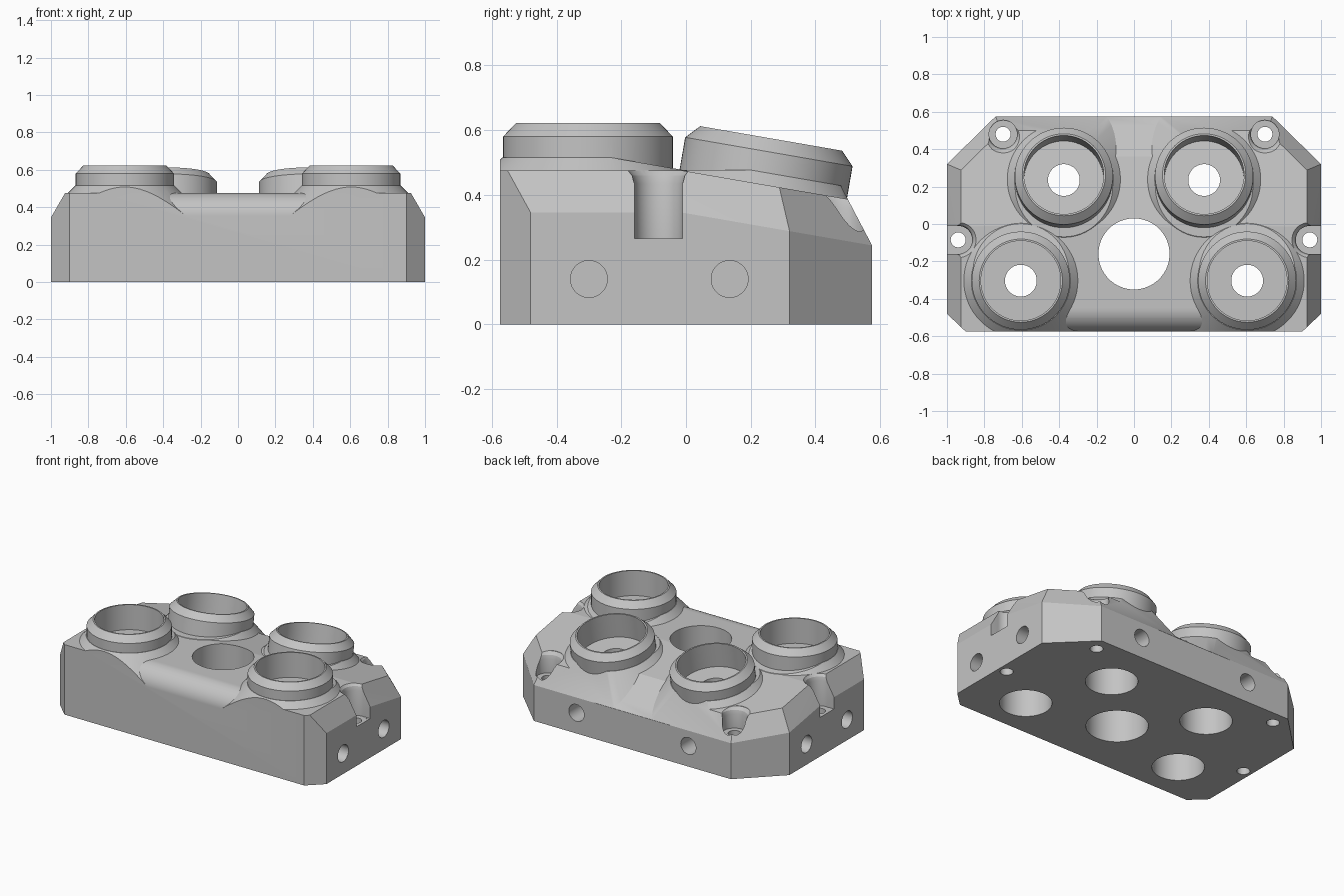
import bpy, bmesh, math
from mathutils import Vector, Matrix

cube = bpy.data.objects.get("Cube")
if cube:
    bpy.data.objects.remove(cube)

SLOPE = 0.173                      # fall of the rear deck
TILT = -math.atan(SLOPE)
DECK = 0.475
BREAK_Y = -0.01


def drop(y):
    return SLOPE * (y - BREAK_Y)


def to_object(name, bm):
    bmesh.ops.recalc_face_normals(bm, faces=bm.faces)
    mesh = bpy.data.meshes.new(name)
    bm.to_mesh(mesh)
    bm.free()
    obj = bpy.data.objects.new(name, mesh)
    bpy.context.collection.objects.link(obj)
    return obj


def skin(bm, rings):
    # Joins matching rings of points and caps both ends
    loops = [[bm.verts.new(p) for p in ring] for ring in rings]
    n = len(loops[0])
    for a, b in zip(loops, loops[1:]):
        for i in range(n):
            j = (i + 1) % n
            bm.faces.new((a[i], a[j], b[j], b[i]))
    bm.faces.new(loops[0][::-1])
    bm.faces.new(loops[-1])


def slice_off(bm, point, normal):
    cut = bmesh.ops.bisect_plane(bm, geom=bm.verts[:] + bm.edges[:] + bm.faces[:],
                                 plane_co=point, plane_no=normal, clear_outer=True)
    edges = [e for e in cut["geom_cut"] if isinstance(e, bmesh.types.BMEdge)]
    edges = [e for e in edges if e.is_boundary]
    if edges:
        bmesh.ops.edgeloop_fill(bm, edges=edges)


def lathe(name, profile, loc, rot=Matrix(), segments=64, clip=None):
    bm = bmesh.new()
    angles = [2 * math.pi * i / segments for i in range(segments)]
    place = Matrix.Translation(loc) @ rot
    skin(bm, [[place @ Vector((r * math.cos(a), r * math.sin(a), z)) for a in angles]
              for r, z in profile])
    if clip:
        slice_off(bm, *clip)
    return to_object(name, bm)


def bar(name, outline, half):
    # Extrudes a y-z outline along x
    bm = bmesh.new()
    skin(bm, [[(x, y, z) for y, z in outline] for x in (-half, half)])
    return to_object(name, bm)


def combine(target, tool, operation):
    mod = target.modifiers.new("join", "BOOLEAN")
    mod.operation = operation
    mod.solver = "EXACT"
    mod.object = tool
    bpy.context.view_layer.objects.active = target
    bpy.ops.object.modifier_apply(modifier=mod.name)
    bpy.data.objects.remove(tool)


# Block with clipped corners, side, corner and rear chamfers
half = [(0.9, -0.575), (1, -0.48), (1, 0.32), (0.74, 0.575)]
outline = half + [(-x, y) for x, y in reversed(half)]
bm = bmesh.new()
skin(bm, [[(x, y, z) for x, y in outline] for z in (0, 0.7)])


def chamfer(p, n, tilted):
    p, n = Vector(p), Vector(n).normalized()

    def low(q, up=0):
        return Vector((q.x, q.y, 0.345 + up - (drop(q.y) if tilted else 0)))
    a = low(p)
    b = low(p + Vector((-n.y, n.x)))
    c = low(p - n * 0.075, 0.13)
    normal = (b - a).cross(c - a).normalized()
    slice_off(bm, a, normal if normal.z > 0 else -normal)


for s in (-1, 1):
    chamfer((s, 0), (s, 0), False)
    chamfer((s, 0), (s, 0), True)
    chamfer((s, 0.32), (s * 0.255, 0.26), True)
chamfer((0, 0.575), (0, 1), True)
body = to_object("manifold_body", bm)

# Space above the deck, with the rounded front edge and eased rear edge
space = bar("space_above", [(-0.8, DECK), (BREAK_Y, DECK), (0.8, DECK - drop(0.8)),
                            (0.8, 0.9), (-0.8, 0.9)], 1.3)
R = 0.12
arc = [(-0.455 - R * math.sin(t), 0.355 + R * math.cos(t))
       for t in [math.pi / 2 * i / 12 for i in range(13)]]
combine(space, bar("front_round", arc + [(-0.65, 0.355), (-0.65, 0.6), (-0.455, 0.6)], 0.6), "UNION")
rear_top = DECK - drop(0.36)
combine(space, bar("rear_ease", [(0.36, rear_top), (0.65, rear_top - 0.225),
                                 (0.65, 0.6), (0.36, 0.6)], 0.375), "UNION")

# Ports: position of the collar base and its tilt
tilted = Matrix.Rotation(TILT, 4, "X")
deck_plane = (Vector((0, BREAK_Y, DECK + 0.002)), Vector((0, SLOPE, 1)).normalized())
flat_plane = (Vector((0, 0, DECK + 0.002)), Vector((0, 0, 1)))
ports = []
for s in (-1, 1):
    ports.append((Vector((s * 0.605, -0.303, 0.515)), Matrix(), deck_plane, 0.34))
    ports.append((Vector((s * 0.375, 0.245, 0.469)), tilted, flat_plane, 0.29))

# Flared skirts around the ports remain when the space is cleared
for loc, rot, clip, bore in ports:
    skirt = lathe("skirt", [(0.465, -0.2), (0.265, 0)], loc, rot, clip=clip)
    combine(space, skirt, "DIFFERENCE")
combine(body, space, "DIFFERENCE")

# Collars with chamfered rims
for loc, rot, clip, bore in ports:
    collar = lathe("collar", [(0.2625, -0.045), (0.2625, 0.065), (0.2225, 0.107)], loc, rot)
    combine(body, collar, "UNION")

# Cups, through holes and bores from below
for loc, rot, clip, bore in ports:
    combine(body, lathe("cup", [(0.213, -0.063), (0.213, 0.2)], loc, rot), "DIFFERENCE")
    x, y = loc.x, loc.y - (0.01 if rot is tilted else 0)
    hole = lathe("port_hole", [(0.16, -0.1), (0.16, bore), (0.085, bore), (0.085, 0.55)], (x, y, 0))
    combine(body, hole, "DIFFERENCE")
combine(body, lathe("centre_hole", [(0.19, -0.1), (0.19, 0.8)], (0, -0.16, 0)), "DIFFERENCE")

# Screw pockets at the sides and rear corners, and cross holes in the walls
for s in (-1, 1):
    for x, y, top in ((0.94, -0.085, DECK), (0.70, 0.48, 0.40)):
        pocket = lathe("screw_pocket", [(0.04, -0.1), (0.04, 0.265), (0.075, 0.265),
                                        (0.075, top - 0.04), (0.082, top - 0.015),
                                        (0.1, top + 0.005), (0.1, 0.54)],
                       (s * x, y, 0), segments=40)
        combine(body, pocket, "DIFFERENCE")
    bm = bmesh.new()
    bmesh.ops.create_cube(bm, size=1, matrix=Matrix.Translation((s * 1.02, -0.085, 0.415))
                          @ Matrix.Diagonal((0.16, 0.149, 0.299, 1)))
    combine(body, to_object("pocket_mouth", bm), "DIFFERENCE")
    for y in (-0.3, 0.135):
        side = lathe("side_hole", [(0.057, -0.15), (0.057, 0.15)], (s, y, 0.14),
                     Matrix.Rotation(math.pi / 2, 4, "Y"), 40)
        combine(body, side, "DIFFERENCE")
    rear = lathe("rear_hole", [(0.057, -0.15), (0.057, 0.15)], (s * 0.42, 0.575, 0.14),
                 Matrix.Rotation(math.pi / 2, 4, "X"), 40)
    combine(body, rear, "DIFFERENCE")

# Plain grey finish
grey = bpy.data.materials.new("plain_grey")
grey.use_nodes = True
colour = (0.55, 0.55, 0.55, 1)
grey.diffuse_color = colour
grey.node_tree.nodes["Principled BSDF"].inputs["Base Color"].default_value = colour
body.data.materials.clear()
body.data.materials.append(grey)
for face in body.data.polygons:
    face.material_index = 0
for obj in bpy.context.selected_objects:
    obj.select_set(False)
body.select_set(True)
bpy.context.view_layer.objects.active = body
bpy.ops.object.shade_smooth_by_angle(angle=math.radians(25))
